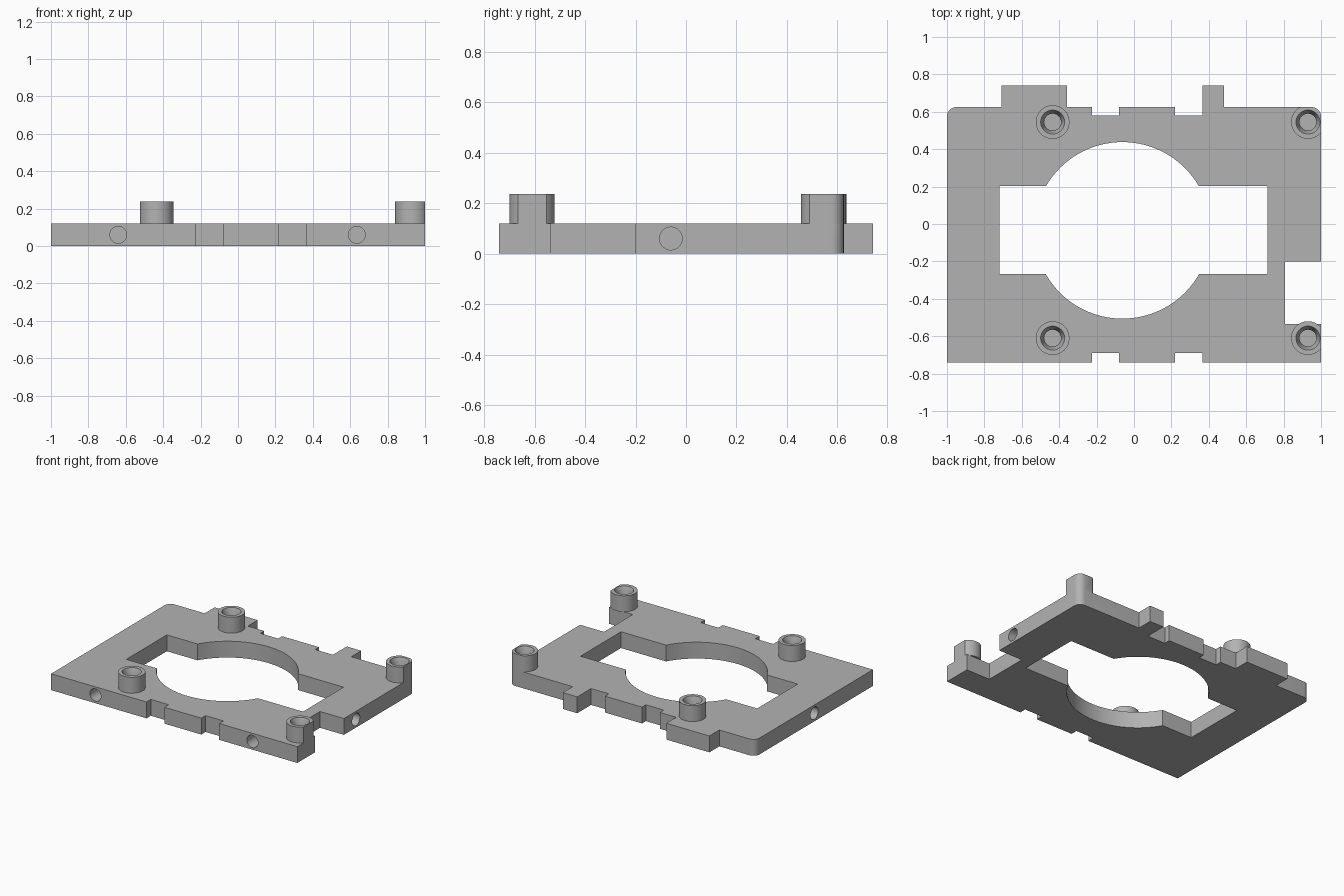
import bpy, bmesh
from math import sin, cos, pi, radians
from mathutils import Matrix, Vector

if "Cube" in bpy.data.objects:
    bpy.data.objects.remove(bpy.data.objects["Cube"])

TOP, BOSS_TOP = 0.12, 0.237
FRONT, BACK = -0.74, 0.625
HOLE_R = 0.045

grey = bpy.data.materials.new("plain grey")
grey.use_nodes = True
grey.diffuse_color = (0.45, 0.45, 0.45, 1)
grey.node_tree.nodes["Principled BSDF"].inputs["Base Color"].default_value = grey.diffuse_color


def make_object(name, bm):
    bmesh.ops.recalc_face_normals(bm, faces=bm.faces)
    mesh = bpy.data.meshes.new(name)
    bm.to_mesh(mesh)
    bm.free()
    mesh.materials.append(grey)
    obj = bpy.data.objects.new(name, mesh)
    bpy.context.collection.objects.link(obj)
    return obj


def prism(name, outline, z0, z1):
    bm = bmesh.new()
    face = bm.faces.new([bm.verts.new((x, y, z0)) for x, y in outline])
    walls = bmesh.ops.extrude_face_region(bm, geom=[face])["geom"]
    verts = [v for v in walls if isinstance(v, bmesh.types.BMVert)]
    bmesh.ops.translate(bm, verts=verts, vec=(0, 0, z1 - z0))
    return make_object(name, bm)


def box(name, x0, x1, y0, y1, z0, z1):
    return prism(name, [(x0, y0), (x1, y0), (x1, y1), (x0, y1)], z0, z1)


def cylinder(name, centre, r_low, r_high, length, axis=(0, 0, 1), sides=48):
    # Cylinder or cone centred on a point along the given axis
    bm = bmesh.new()
    turn = Vector(axis).to_track_quat("Z", "Y").to_matrix().to_4x4()
    bmesh.ops.create_cone(bm, cap_ends=True, segments=sides, radius1=r_low, radius2=r_high,
                          depth=length, matrix=Matrix.Translation(centre) @ turn)
    return make_object(name, bm)


def combine(target, other, operation):
    mod = target.modifiers.new("combine", "BOOLEAN")
    mod.operation, mod.solver, mod.object = operation, "EXACT", other
    bpy.context.view_layer.objects.active = target
    bpy.ops.object.modifier_apply(modifier=mod.name)
    bpy.data.objects.remove(other)


def rounded_block(name, z0, z1, r=0.05):
    # Square front corners, rounded back corners
    outline = [(-1, FRONT), (1, FRONT)]
    for side, start in ((1, 0), (-1, pi / 2)):
        for i in range(9):
            a = start + i * pi / 16
            outline.append((side * (1 - r) + r * cos(a), BACK - r + r * sin(a)))
    return prism(name, outline, z0, z1)


# Base plate with two tabs at the back
plate = rounded_block("mounting_plate", 0, TOP)
for x0, x1 in ((-0.708, -0.358), (0.362, 0.482)):
    combine(plate, box("tab", x0, x1, 0.5, 0.74, 0, TOP), "UNION")

# Edge notches
for x0, x1 in ((-0.225, -0.08), (0.22, 0.365)):
    combine(plate, box("back_notch", x0, x1, 0.58, 0.9, -1, 1), "DIFFERENCE")
    combine(plate, box("front_notch", x0, x1, -0.9, -0.69, -1, 1), "DIFFERENCE")
combine(plate, box("side_notch", 0.806, 1.2, -0.535, -0.2, -1, 1), "DIFFERENCE")

# Central opening: a rectangle and a circle together
combine(plate, box("slot", -0.72, 0.715, -0.267, 0.203, -1, 1), "DIFFERENCE")
combine(plate, cylinder("round_opening", (-0.062, -0.034, 0), 0.472, 0.472, 1, sides=96), "DIFFERENCE")

# Four screw bosses, the left-hand pair trimmed flush with the plate edge
for x in (-0.435, 0.93):
    for y in (-0.61, 0.545):
        low = TOP - 0.001
        boss = cylinder("boss", (x, y, (low + BOSS_TOP) / 2), 0.09, 0.09, BOSS_TOP - low)
        if x > 0:
            combine(boss, rounded_block("trim", -1, 1), "INTERSECT")
        combine(plate, boss, "UNION")
        combine(plate, cylinder("bore", (x, y, 0.16), HOLE_R, HOLE_R, 0.2), "DIFFERENCE")
        combine(plate, cylinder("countersink", (x, y, BOSS_TOP - 0.02), HOLE_R, 0.068, 0.06),
                "DIFFERENCE")

# Blind holes in the front and both sides
for centre, axis in (((-0.64, FRONT, 0.06), (0, 1, 0)), ((0.635, FRONT, 0.06), (0, 1, 0)),
                     ((-1, -0.06, 0.06), (1, 0, 0)), ((1, -0.06, 0.06), (1, 0, 0))):
    combine(plate, cylinder("edge_hole", centre, HOLE_R, HOLE_R, 0.24, axis), "DIFFERENCE")

# Smooth curved walls, sharp edges
bpy.ops.object.select_all(action="DESELECT")
plate.select_set(True)
bpy.context.view_layer.objects.active = plate
bpy.ops.object.shade_smooth_by_angle(angle=radians(30))
